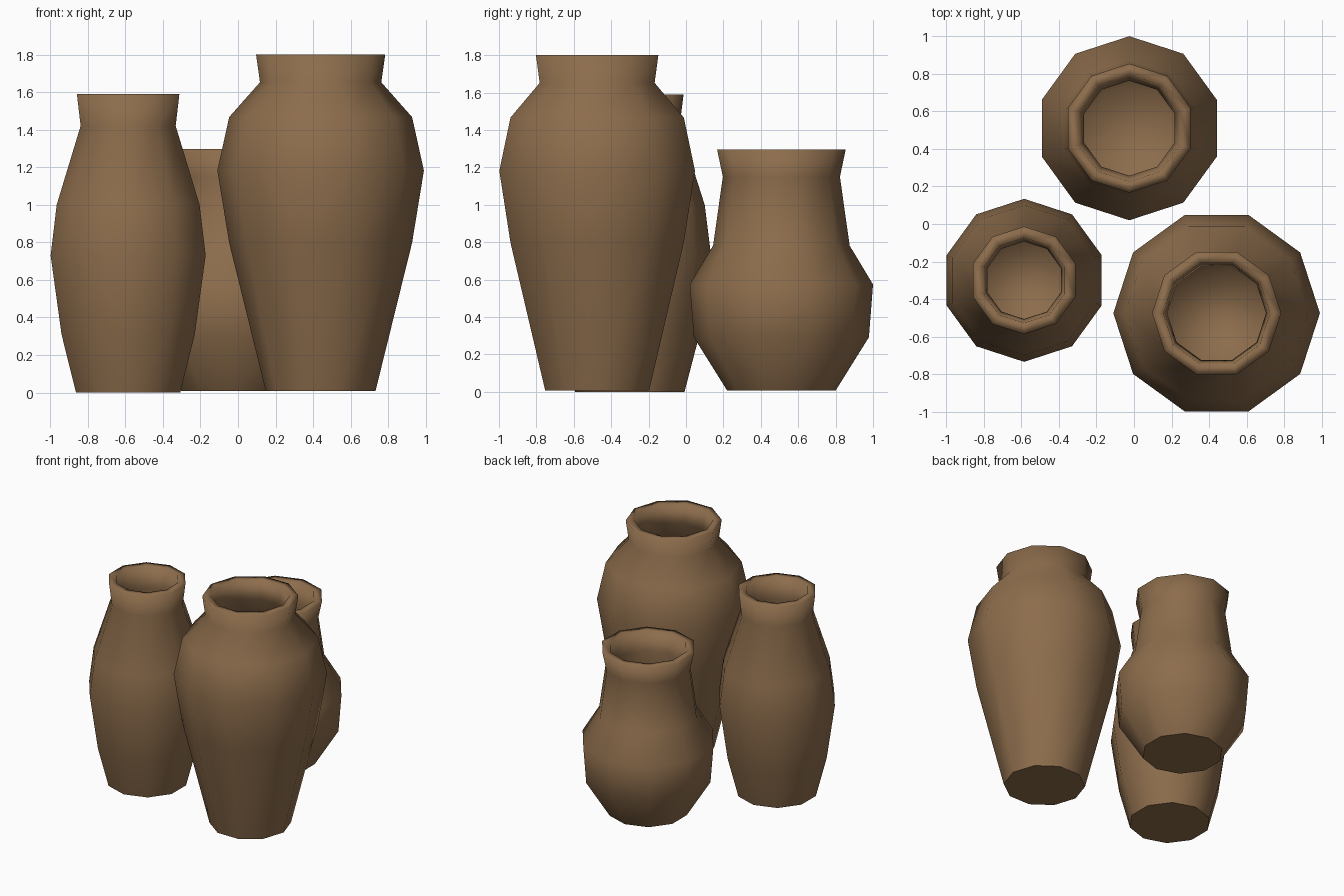
import bpy, bmesh, math

if "Cube" in bpy.data.objects:
    bpy.data.objects.remove(bpy.data.objects["Cube"])

clay = bpy.data.materials.new("brown clay")
clay.diffuse_color = (0.265, 0.152, 0.072, 1)
clay.use_nodes = True
clay.node_tree.nodes["Principled BSDF"].inputs["Base Color"].default_value = clay.diffuse_color

SIDES = 10
WALL = 0.06


def vase(name, x, y, z, turn, profile):
    """Ten-sided hollow pot; profile is (radius, height) from base to rim."""
    # outer wall going up, then the inner wall going back down to the floor
    inner = [(r - WALL, h if h > 0 else WALL) for r, h in reversed(profile)]
    bm = bmesh.new()
    rings = []
    for r, h in profile + inner:
        ring = []
        for i in range(SIDES):
            a = turn + 2 * math.pi * i / SIDES
            ring.append(bm.verts.new((r * math.cos(a), r * math.sin(a), h)))
        rings.append(ring)
    for lo, hi in zip(rings, rings[1:]):
        for i in range(SIDES):
            j = (i + 1) % SIDES
            bm.faces.new((lo[i], lo[j], hi[j], hi[i]))
    base = bm.faces.new(rings[0][::-1])
    bm.faces.new(rings[-1])  # inside floor
    for f in bm.faces:
        f.smooth = True
    # crisp edge round the foot only
    base.smooth = False
    for e in base.edges:
        e.smooth = False
    bmesh.ops.recalc_face_normals(bm, faces=bm.faces)
    mesh = bpy.data.meshes.new(name)
    bm.to_mesh(mesh)
    bm.free()
    mesh.materials.append(clay)
    ob = bpy.data.objects.new(name, mesh)
    ob.location = (x, y, z)
    bpy.context.collection.objects.link(ob)


HALF = math.pi / SIDES  # puts corners on the y axis

# tall shouldered vase, front right
vase("tall_vase", 0.44, -0.475, 0.007, 0,
     [(0.292, 0), (0.487, 0.79), (0.55, 1.175), (0.487, 1.46),
      (0.323, 1.645), (0.344, 1.793)])

# slender vase, left
vase("slender_vase", -0.585, -0.30, 0.0, HALF,
     [(0.292, 0), (0.373, 0.31), (0.434, 0.73), (0.40, 1.0),
      (0.266, 1.42), (0.287, 1.59)])

# squat pot-bellied vase, back
vase("squat_vase", -0.025, 0.51, 0.007, HALF,
     [(0.29, 0), (0.468, 0.285), (0.49, 0.567), (0.365, 0.775),
      (0.313, 1.143), (0.344, 1.29)])
